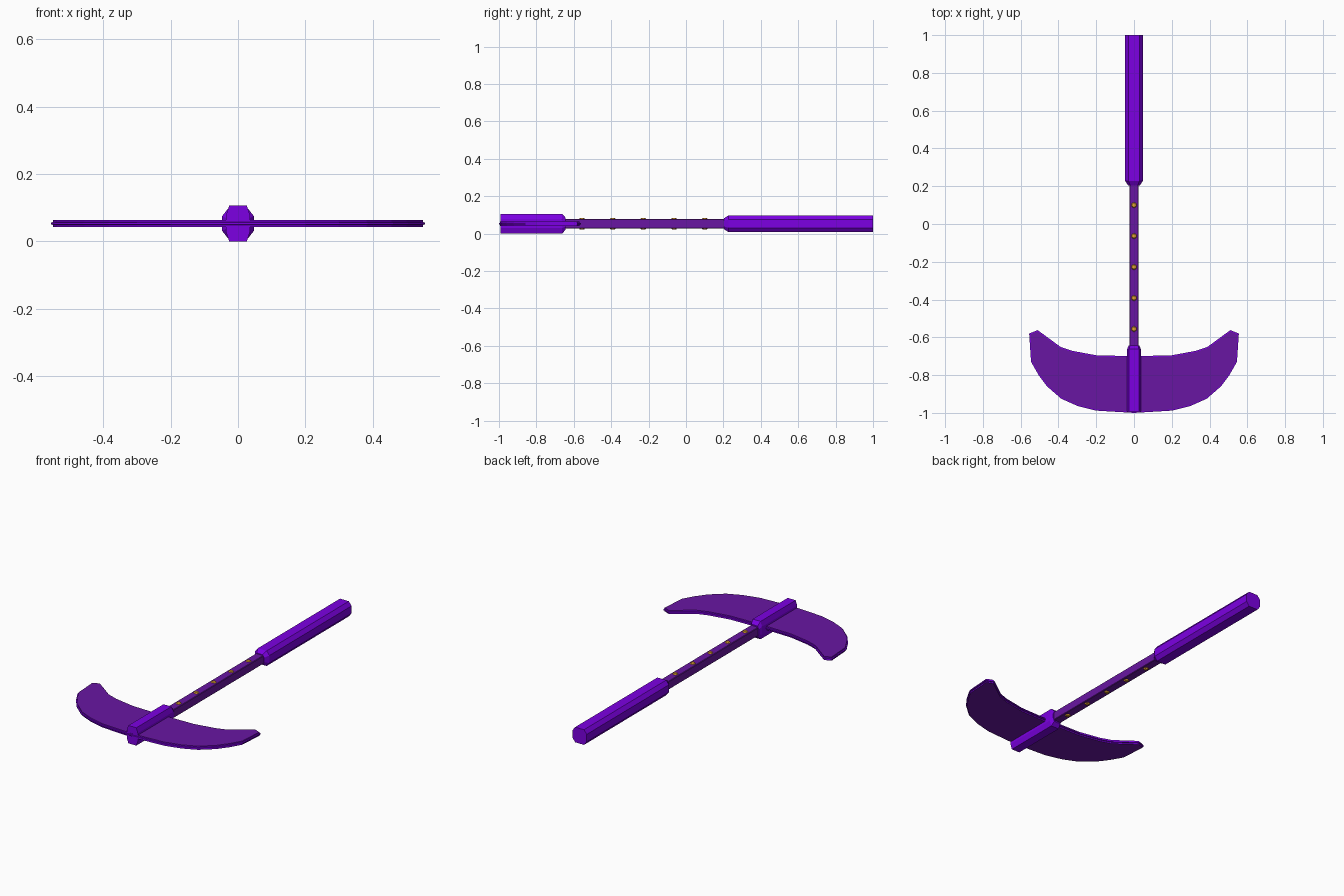
import bpy, bmesh, math
from mathutils import Vector, Matrix

if "Cube" in bpy.data.objects:
    bpy.data.objects.remove(bpy.data.objects["Cube"])

ZC = 0.053  # height of the long axis


def material(name, rgb):
    m = bpy.data.materials.new(name)
    m.diffuse_color = (*rgb, 1)
    m.use_nodes = True
    m.node_tree.nodes["Principled BSDF"].inputs["Base Color"].default_value = m.diffuse_color
    return m


BRIGHT = material("bright_purple", (0.20, 0.0, 0.76))
DULL = material("dull_purple", (0.14, 0.008, 0.36))
GOLD = material("gold", (0.80, 0.38, 0.03))


def finish(bm, name, mats):
    bmesh.ops.recalc_face_normals(bm, faces=bm.faces)
    me = bpy.data.meshes.new(name)
    for m in mats:
        me.materials.append(m)
    bm.to_mesh(me)
    bm.free()
    ob = bpy.data.objects.new(name, me)
    bpy.context.collection.objects.link(ob)
    return ob


def skin(name, rings, mats, rule=None):
    """Join closed rings of points into a capped solid."""
    bm = bmesh.new()
    rows = [[bm.verts.new(p) for p in ring] for ring in rings]
    n = len(rows[0])
    for a, b in zip(rows, rows[1:]):
        for i in range(n):
            bm.faces.new((a[i], a[(i + 1) % n], b[(i + 1) % n], b[i]))
    for cap in (rows[0], rows[-1]):
        bm.faces.new(cap)
    bm.normal_update()
    if rule:
        for f in bm.faces:
            f.material_index = rule(f)
    return finish(bm, name, mats)


def ring_y(section, y, sx=1, sz=1):
    return [(x * sx, y, ZC + z * sz) for x, z in section]


def chamfered(w, h, flat_x, flat_z):
    """Rectangle section with cut corners."""
    return [(flat_x, h), (-flat_x, h), (-w, flat_z), (-w, -flat_z),
            (-flat_x, -h), (flat_x, -h), (w, -flat_z), (w, flat_z)]


# Eight-sided grip with tapered collar
grip = chamfered(0.047, 0.045, 0.029, 0.022)
skin("grip", [ring_y(grip, 0.203, 0.65, 0.65), ring_y(grip, 0.228), ring_y(grip, 1.0)], [BRIGHT])

# Square shaft
shaft = chamfered(0.025, 0.025, 0.022, 0.022)
skin("shaft", [ring_y(shaft, -0.70), ring_y(shaft, 0.22)], [DULL])

# Tall socket clamping the blade
socket = chamfered(0.036, 0.053, 0.026, 0.024)
skin("head_socket", [ring_y(socket, -0.993), ring_y(socket, -0.663),
                     ring_y(socket, -0.643, 0.8, 0.6)], [BRIGHT])

# Crescent blade: half outline mirrored, with a thin bevelled rim
half = [(0, -1.0), (0.2, -0.988), (0.3, -0.963), (0.385, -0.925), (0.46, -0.86),
        (0.505, -0.80), (0.545, -0.73), (0.555, -0.58), (0.51, -0.562),
        (0.39, -0.65), (0.325, -0.672), (0.2, -0.695), (0, -0.70)]
outline = [Vector(p) for p in half] + [Vector((-x, y)) for x, y in half[-2:0:-1]]


def inset(pts, d):
    out = []
    for i, p in enumerate(pts):
        a = (p - pts[i - 1]).normalized()
        b = (pts[(i + 1) % len(pts)] - p).normalized()
        na, nb = Vector((-a.y, a.x)), Vector((-b.y, b.x))
        out.append(p + (na + nb) * d / (1 + na.dot(nb)))
    return out


inner = inset(outline, 0.006)
layers = [(inner, -0.011), (inner, -0.004), (outline, -0.003),
          (outline, 0.003), (inner, 0.004), (inner, 0.011)]
skin("blade", [[(p.x, p.y, ZC + dz) for p in pts] for pts, dz in layers],
     [DULL, BRIGHT], lambda f: 0 if len(f.verts) > 4 else 1)

# Gold studs along the top and bottom of the shaft
bm = bmesh.new()
for i in range(5):
    for side in (-1, 1):
        place = Matrix.Translation((0, 0.10 - 0.164 * i, ZC + side * 0.027))
        flip = Matrix.Diagonal((1, 1, side, 1))
        bmesh.ops.create_cone(bm, cap_ends=True, segments=6, radius1=0.017,
                              radius2=0.011, depth=0.008, matrix=place @ flip)
finish(bm, "studs", [GOLD])
